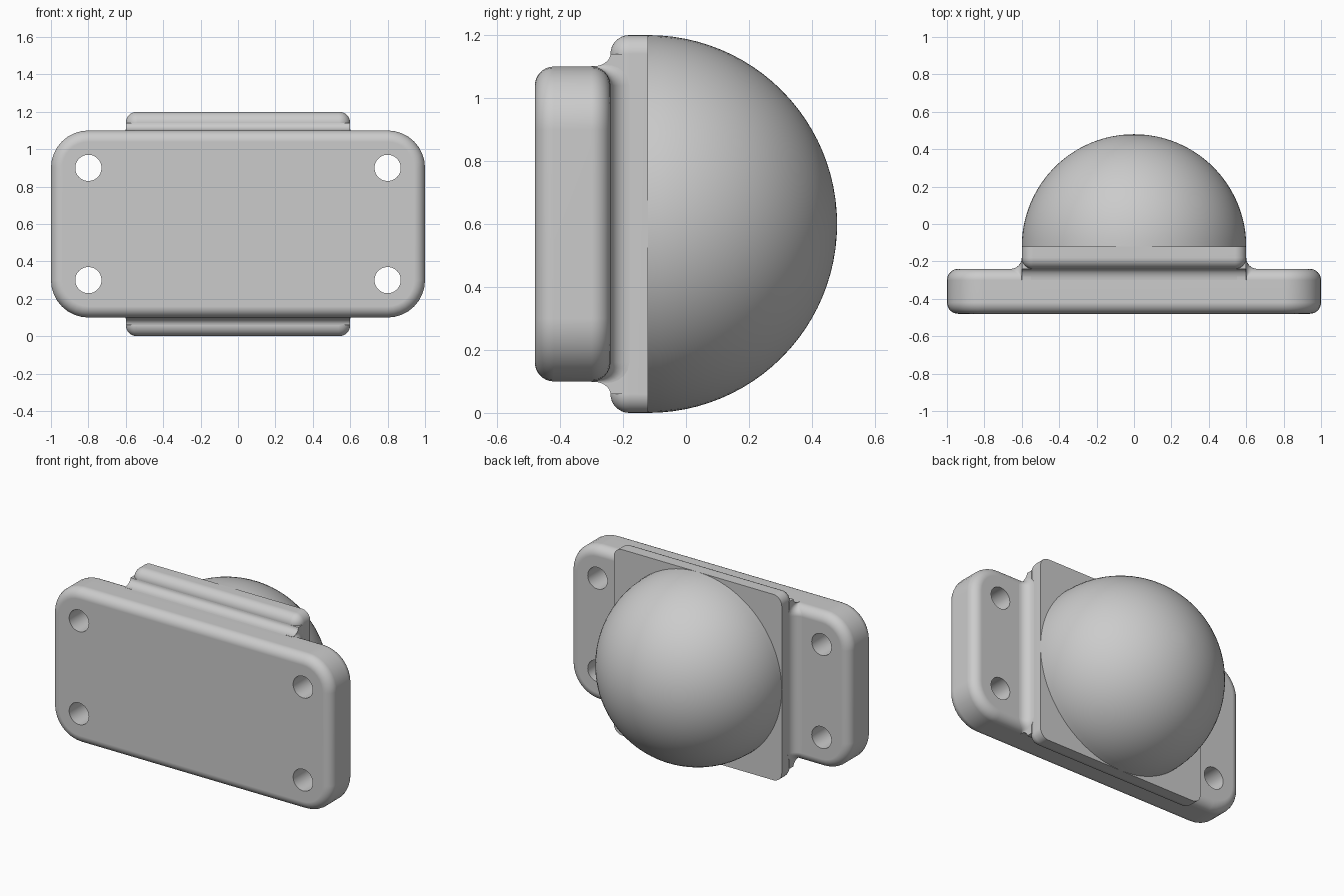
import bpy, bmesh
from math import sin, cos, pi
from mathutils import Matrix

if "Cube" in bpy.data.objects:
    bpy.data.objects.remove(bpy.data.objects["Cube"])

grey = bpy.data.materials.new("plain grey")
grey.use_nodes = True
grey.diffuse_color = (0.6, 0.6, 0.6, 1)
grey.node_tree.nodes["Principled BSDF"].inputs["Base Color"].default_value = (0.6, 0.6, 0.6, 1)

MID, R = 0.6, 0.06          # centre height, edge rounding
QUARTER = [i / 8 * pi / 2 for i in range(9)]


def make(name, bm):
    bmesh.ops.recalc_face_normals(bm, faces=bm.faces)
    mesh = bpy.data.meshes.new(name)
    bm.to_mesh(mesh)
    bm.free()
    obj = bpy.data.objects.new(name, mesh)
    bpy.context.collection.objects.link(obj)
    mesh.materials.append(grey)
    return obj


def loft(name, rings):
    """Skin a list of equal point rings and cap both ends."""
    bm = bmesh.new()
    loops = [[bm.verts.new(p) for p in ring] for ring in rings]
    n = len(loops[0])
    for a, b in zip(loops, loops[1:]):
        for i in range(n):
            j = (i + 1) % n
            bm.faces.new((a[i], a[j], b[j], b[i]))
    bm.faces.new(loops[0])
    bm.faces.new(loops[-1])
    bmesh.ops.remove_doubles(bm, verts=bm.verts, dist=0.0001)
    return make(name, bm)


def rounded_rect(y, half_x, half_z, radius, inset):
    r = max(radius - inset, 0.002)
    cx, cz = half_x - inset - r, half_z - inset - r
    points = []
    for k, (sx, sz) in enumerate(((1, 1), (-1, 1), (-1, -1), (1, -1))):
        for t in QUARTER:
            a = t + k * pi / 2
            points.append((sx * cx + r * cos(a), y, MID + sz * cz + r * sin(a)))
    return points


def finish(obj):
    bpy.ops.object.select_all(action='DESELECT')
    obj.select_set(True)
    bpy.context.view_layer.objects.active = obj
    bpy.ops.object.shade_smooth_by_angle(angle=0.6)
    mod = obj.modifiers.new("even shading", 'WEIGHTED_NORMAL')
    mod.keep_sharp = True


# Mounting plate, rounded on front and back edges
front = [rounded_rect(-0.48 + R * (1 - sin(t)), 1, 0.5, 0.2, R * (1 - cos(t))) for t in reversed(QUARTER)]
back = [rounded_rect(-0.24 - R * (1 - sin(t)), 1, 0.5, 0.2, R * (1 - cos(t))) for t in QUARTER]
plate = loft("mounting_plate", front + back)

# Four screw holes
bm = bmesh.new()
for x in (-0.8, 0.8):
    for z in (0.3, 0.9):
        m = Matrix.Translation((x, -0.36, z)) @ Matrix.Rotation(pi / 2, 4, 'X')
        bmesh.ops.create_cone(bm, cap_ends=True, segments=48, radius1=0.07, radius2=0.07, depth=0.5, matrix=m)
cutter = make("hole_cutter", bm)
cutter.hide_render = True
cut = plate.modifiers.new("holes", 'BOOLEAN')
cut.operation, cut.object, cut.solver = 'DIFFERENCE', cutter, 'EXACT'
bpy.context.view_layer.objects.active = plate
bpy.ops.object.modifier_apply(modifier=cut.name)
bpy.data.objects.remove(cutter)
finish(plate)

# Square block with a rounded front edge
rings = [rounded_rect(-0.24 + R * (1 - sin(t)), 0.6, 0.6, R, R * (1 - cos(t))) for t in reversed(QUARTER)]
finish(loft("dome_block", rings + [rounded_rect(-0.12, 0.6, 0.6, R, 0)]))

# Coves between the plate's long edges and the block overhang
for side, label in ((1, "upper"), (-1, "lower")):
    prof = [(-0.30 + R * sin(t), 0.54 - 0.04 * cos(t)) for t in QUARTER]
    prof += [(-0.20, 0.54), (-0.20, 0.45), (-0.30, 0.45)]
    finish(loft(label + "_cove", [[(x, y, MID + side * h) for y, h in prof] for x in (-0.6, 0.6)]))


# Coves along the block sides, tapering around the plate's edge
def side_ring(side, y, h, ny, nh, s):
    prof = [(0.6 + R * s * (1 - sin(a)), R * s * (1 - cos(a))) for a in QUARTER]
    prof += [(0.55, R * s), (0.55, -0.02), (0.6 + R * s, -0.02)]
    return [(side * x, y + ny * n, MID + h + nh * n) for x, n in prof]


for side, label in ((1, "left"), (-1, "right")):
    ends = []
    for up in (-1, 1):
        ends.append([side_ring(side, -0.30 + R * cos(t), up * (0.44 + R * sin(t)),
                               cos(t), up * sin(t), max(cos(t) ** 2, 0.02)) for t in QUARTER])
    finish(loft(label + "_cove", ends[0][::-1] + ends[1]))

# Half-sphere dome on the back
bm = bmesh.new()
turn = Matrix.Translation((0, -0.12, MID)) @ Matrix.Rotation(-pi / 2, 4, 'X')
bmesh.ops.create_uvsphere(bm, u_segments=96, v_segments=48, radius=0.6, matrix=turn)
bmesh.ops.bisect_plane(bm, geom=bm.verts[:] + bm.edges[:] + bm.faces[:], dist=0.0001,
                       plane_co=(0, -0.12, MID), plane_no=(0, -1, 0), clear_outer=True)
dome = make("dome", bm)
# Face the open shell outward
if dome.data.polygons[0].normal.dot(dome.data.polygons[0].center - turn.translation) < 0:
    dome.data.flip_normals()
finish(dome)
